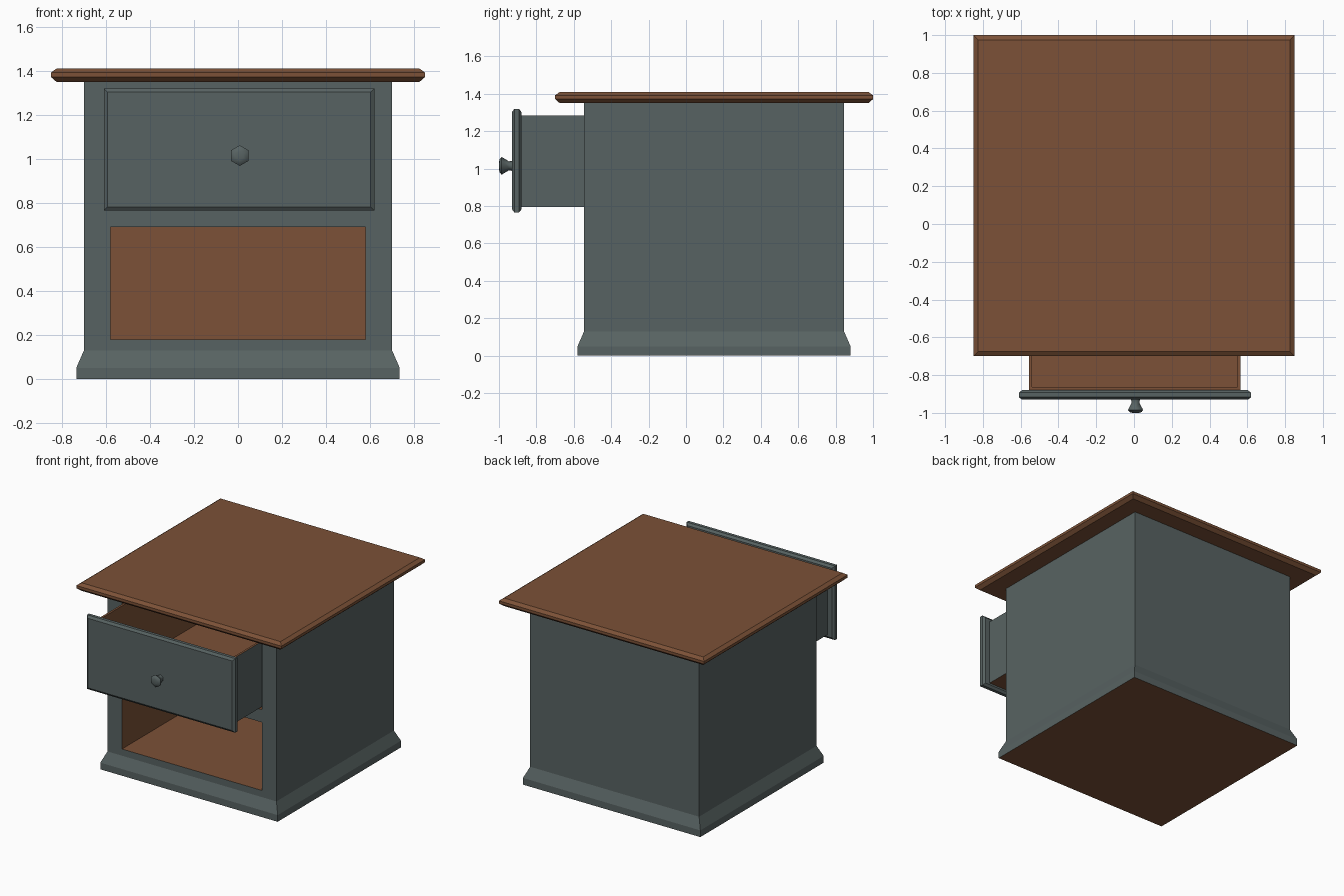
import bpy
import bmesh
from math import cos, sin, pi, radians

default = bpy.data.objects.get("Cube")
if default:
    bpy.data.objects.remove(default, do_unlink=True)


def make_material(name, rgb):
    mat = bpy.data.materials.new(name)
    mat.use_nodes = True
    color = (*rgb, 1.0)
    mat.diffuse_color = color
    for node in mat.node_tree.nodes:
        if node.type == 'BSDF_PRINCIPLED':
            node.inputs["Base Color"].default_value = color
            node.inputs["Roughness"].default_value = 0.8
    return mat


PAINT, WOOD = 0, 1
MATERIALS = [make_material("grey_green_paint", (0.097, 0.124, 0.123)),
             make_material("brown_wood", (0.200, 0.083, 0.038))]


def rect_z(z, x0, x1, y0, y1, inset=0.0):
    """Horizontal rectangle at height z."""
    x0, x1, y0, y1 = x0 + inset, x1 - inset, y0 + inset, y1 - inset
    return [(x0, y0, z), (x1, y0, z), (x1, y1, z), (x0, y1, z)]


def rect_y(y, x0, x1, z0, z1, inset=0.0):
    """Upright rectangle at depth y."""
    return [(x, y, z) for x, z, _ in rect_z(0, x0, x1, z0, z1, inset)]


def hexagon_y(y, radius, x, z):
    """Upright hexagon at depth y, one corner on top."""
    angles = [pi / 2 + i * pi / 3 for i in range(6)]
    return [(x + radius * cos(a), y, z + radius * sin(a)) for a in angles]


def loft(name, rings, colors):
    """Skin closed rings; colors lists first cap, each band, last cap."""
    bm = bmesh.new()
    loops = [[bm.verts.new(p) for p in ring] for ring in rings]
    bm.faces.new(loops[0]).material_index = colors[0]
    bm.faces.new(loops[-1]).material_index = colors[-1]
    for lower, upper, color in zip(loops, loops[1:], colors[1:-1]):
        for i in range(len(lower)):
            j = (i + 1) % len(lower)
            face = bm.faces.new((lower[i], lower[j], upper[j], upper[i]))
            face.material_index = color
    bmesh.ops.recalc_face_normals(bm, faces=bm.faces)
    mesh = bpy.data.meshes.new(name)
    bm.to_mesh(mesh)
    bm.free()
    for mat in MATERIALS:
        mesh.materials.append(mat)
    obj = bpy.data.objects.new(name, mesh)
    bpy.context.collection.objects.link(obj)
    return obj


def activate(obj):
    bpy.ops.object.select_all(action='DESELECT')
    obj.select_set(True)
    bpy.context.view_layer.objects.active = obj


# Cabinet body with flared plinth
body_plan = (-0.70, 0.70, -0.545, 0.845)
cabinet = loft("cabinet_body", [
    rect_z(0.0, *body_plan, inset=-0.035),
    rect_z(0.05, *body_plan, inset=-0.035),
    rect_z(0.13, *body_plan),
    rect_z(1.36, *body_plan),
], [WOOD] + [PAINT] * 4)

# Shelf and drawer openings cut into the front
for z0, z1 in ((0.18, 0.69), (0.785, 1.295)):
    plan = (-0.58, 0.58, -0.7, 0.80)
    cutter = loft("opening_cutter", [rect_z(z0, *plan), rect_z(z1, *plan)],
                  [WOOD] * 3)
    cutter.hide_render = True
    cut = cabinet.modifiers.new("opening", 'BOOLEAN')
    cut.operation = 'DIFFERENCE'
    cut.solver = 'EXACT'
    cut.object = cutter
    activate(cabinet)
    bpy.ops.object.modifier_apply(modifier=cut.name)
    bpy.data.objects.remove(cutter, do_unlink=True)

# Bare wood inside the openings and underneath, paint elsewhere
for face in cabinet.data.polygons:
    c = face.center
    inside = abs(c.x) < 0.6 and -0.54 < c.y < 0.82 and 0.15 < c.z < 1.32
    face.material_index = WOOD if inside or c.z < 0.01 else PAINT

# Table top with chamfered rim
top_plan = (-0.85, 0.85, -0.70, 1.0)
loft("table_top", [
    rect_z(1.35, *top_plan, inset=0.025),
    rect_z(1.372, *top_plan),
    rect_z(1.392, *top_plan),
    rect_z(1.41, *top_plan, inset=0.025),
], [WOOD] * 5)

# Open drawer box, painted outside and bare inside
box_plan = (-0.555, 0.565, -0.88, 0.46)
loft("drawer_box", [
    rect_z(0.795, *box_plan),
    rect_z(1.285, *box_plan),
    rect_z(1.285, *box_plan, inset=0.016),
    rect_z(0.81, *box_plan, inset=0.016),
], [WOOD, PAINT, WOOD, WOOD, WOOD])

# Drawer front with chamfered edges
panel = (-0.61, 0.62, 0.765, 1.32)
loft("drawer_front", [
    rect_y(-0.88, *panel, inset=0.017),
    rect_y(-0.893, *panel),
    rect_y(-0.917, *panel),
    rect_y(-0.93, *panel, inset=0.017),
], [PAINT] * 5)

# Six-sided knob
knob_profile = [(-0.928, 0.027), (-0.947, 0.024), (-0.975, 0.041),
                (-0.986, 0.047), (-0.996, 0.036), (-1.0, 0.02)]
knob = loft("drawer_knob",
            [hexagon_y(y, r, 0.008, 1.015) for y, r in knob_profile],
            [PAINT] * 7)
activate(knob)
bpy.ops.object.shade_smooth_by_angle(angle=radians(65))
